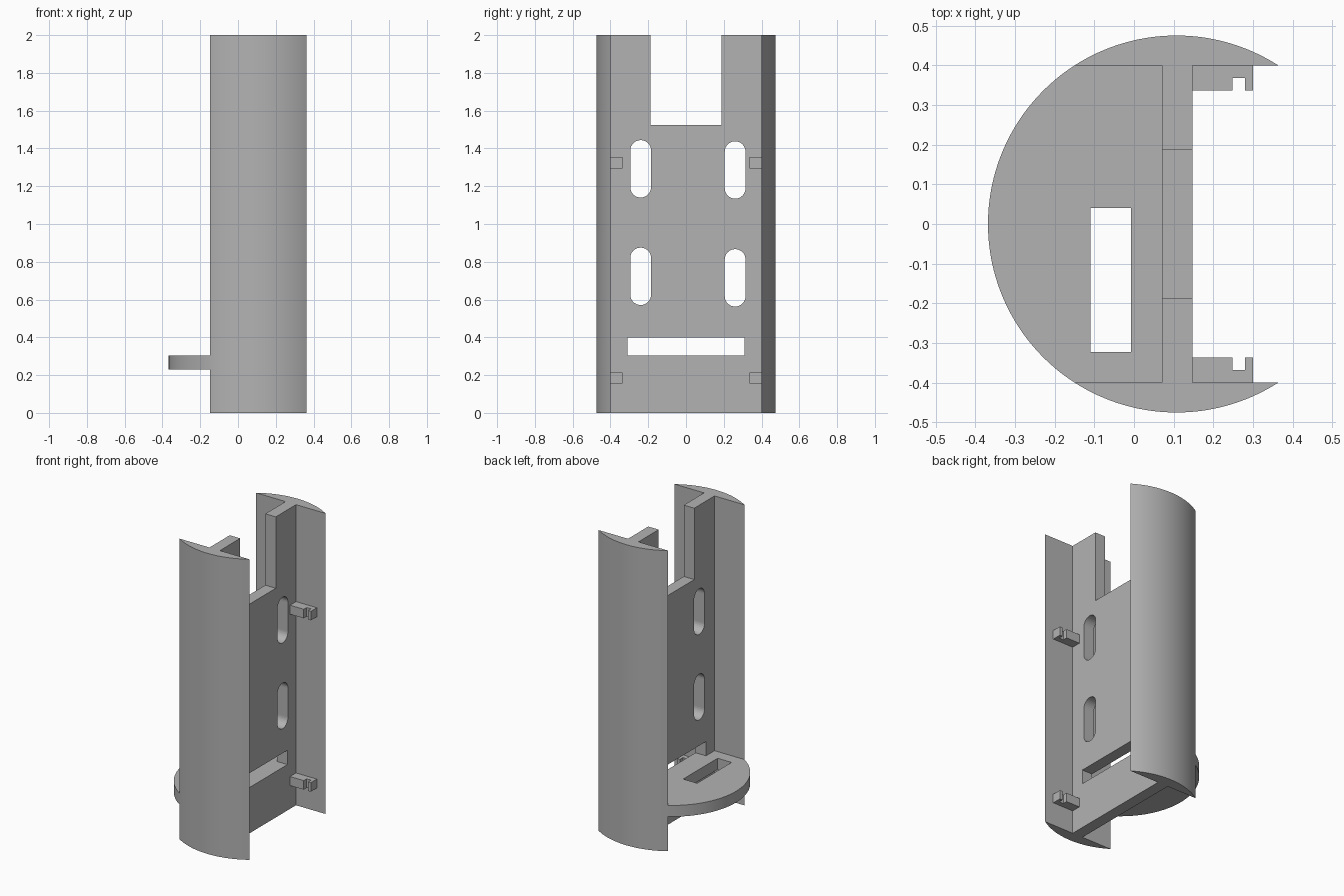
import bpy, bmesh, math
from mathutils import Vector

cube = bpy.data.objects.get("Cube")
if cube:
    bpy.data.objects.remove(cube, do_unlink=True)

grey = bpy.data.materials.new("plain grey")
grey.use_nodes = True
colour = (0.45, 0.45, 0.45, 1)
grey.diffuse_color = colour
grey.node_tree.nodes["Principled BSDF"].inputs["Base Color"].default_value = colour

HEIGHT = 2.0
CENTRE_X, RADIUS = 0.107, 0.475      # circle shared by the walls and the shelf
WALL_Y = 0.4                         # flat inner face of the walls
BACK_X, FRONT_X = 0.07, 0.147        # faces of the mounting plate
SHELF_LOW, SHELF_TOP = 0.23, 0.305


def prism(name, outline, low, high, axis="z"):
    """Extrude an outline: (x, y) along z, or (y, z) along x."""
    place = (lambda a, b, h: (a, b, h)) if axis == "z" else (lambda a, b, h: (h, a, b))
    bm = bmesh.new()
    face = bm.faces.new([bm.verts.new(place(a, b, low)) for a, b in outline])
    top = bmesh.ops.extrude_face_region(bm, geom=[face])["geom"]
    verts = [v for v in top if isinstance(v, bmesh.types.BMVert)]
    bmesh.ops.translate(bm, verts=verts,
                        vec=Vector(place(0, 0, high)) - Vector(place(0, 0, low)))
    bmesh.ops.recalc_face_normals(bm, faces=bm.faces)
    mesh = bpy.data.meshes.new(name)
    bm.to_mesh(mesh)
    bm.free()
    mesh.materials.append(grey)
    obj = bpy.data.objects.new(name, mesh)
    bpy.context.collection.objects.link(obj)
    return obj


def rectangle(a0, a1, b0, b1):
    return [(a0, b0), (a1, b0), (a1, b1), (a0, b1)]


def arc(cx, cy, r, start, end, steps):
    angles = [start + (end - start) * i / steps for i in range(steps + 1)]
    return [(cx + r * math.cos(t), cy + r * math.sin(t)) for t in angles]


def slot(y, z, half_width, half_length):
    rise = half_length - half_width
    return (arc(y, z + rise, half_width, 0, math.pi, 16)
            + arc(y, z - rise, half_width, math.pi, 2 * math.pi, 16))


def cut(obj, cutter):
    mod = obj.modifiers.new("cut", "BOOLEAN")
    mod.operation, mod.solver, mod.object = "DIFFERENCE", "EXACT", cutter
    cutter.hide_render = True
    cutter.hide_viewport = True
    cutter.display_type = "WIRE"


def smooth(obj):
    bpy.ops.object.select_all(action="DESELECT")
    obj.select_set(True)
    bpy.context.view_layer.objects.active = obj
    bpy.ops.object.shade_smooth_by_angle(angle=math.radians(30))


edge = math.asin(WALL_Y / RADIUS)

# Curved side walls
for side, start in (("left_side", edge), ("right_side", edge + math.pi)):
    smooth(prism(side + "_wall",
                 arc(CENTRE_X, 0, RADIUS, start, start + math.pi - 2 * edge, 32), 0, HEIGHT))

# Mounting plate with an open notch at the top
notch_y, notch_z = 0.187, 1.525
half = [(WALL_Y, 0), (WALL_Y, HEIGHT), (notch_y, HEIGHT), (notch_y, notch_z)]
plate = prism("mounting_plate", half + [(-y, z) for y, z in reversed(half)],
              BACK_X, FRONT_X, "x")

# Screw slots and the cable slot above the shelf
for y, heights in ((-0.24, (1.292, 0.723)), (0.26, (1.286, 0.715))):
    for z in heights:
        cut(plate, prism("screw_slot_cutter", slot(y, z, 0.055, 0.152), 0, 0.2, "x"))
cut(plate, prism("cable_slot_cutter", rectangle(-0.31, 0.31, SHELF_TOP, 0.4), 0, 0.2, "x"))

# Rounded shelf with a rectangular opening
shelf = prism("shelf", [(BACK_X, WALL_Y)]
              + arc(CENTRE_X, 0, RADIUS, math.pi - edge, math.pi + edge, 48)
              + [(BACK_X, -WALL_Y)], SHELF_LOW, SHELF_TOP)
cut(shelf, prism("shelf_opening_cutter", rectangle(-0.11, -0.007, -0.322, 0.04), 0.1, 0.5))

# Notched clips on the inner walls
clip = [(FRONT_X, 0.4), (FRONT_X, 0.337), (0.248, 0.337), (0.248, 0.368),
        (0.28, 0.368), (0.28, 0.337), (0.3, 0.337), (0.3, 0.4)]
for side, sign in (("left_side", 1), ("right_side", -1)):
    for level, z in (("lower", 0.155), ("upper", 1.295)):
        prism(f"{side}_{level}_clip", [(x, sign * y) for x, y in clip], z, z + 0.06)

for obj in (plate, shelf):
    smooth(obj)
